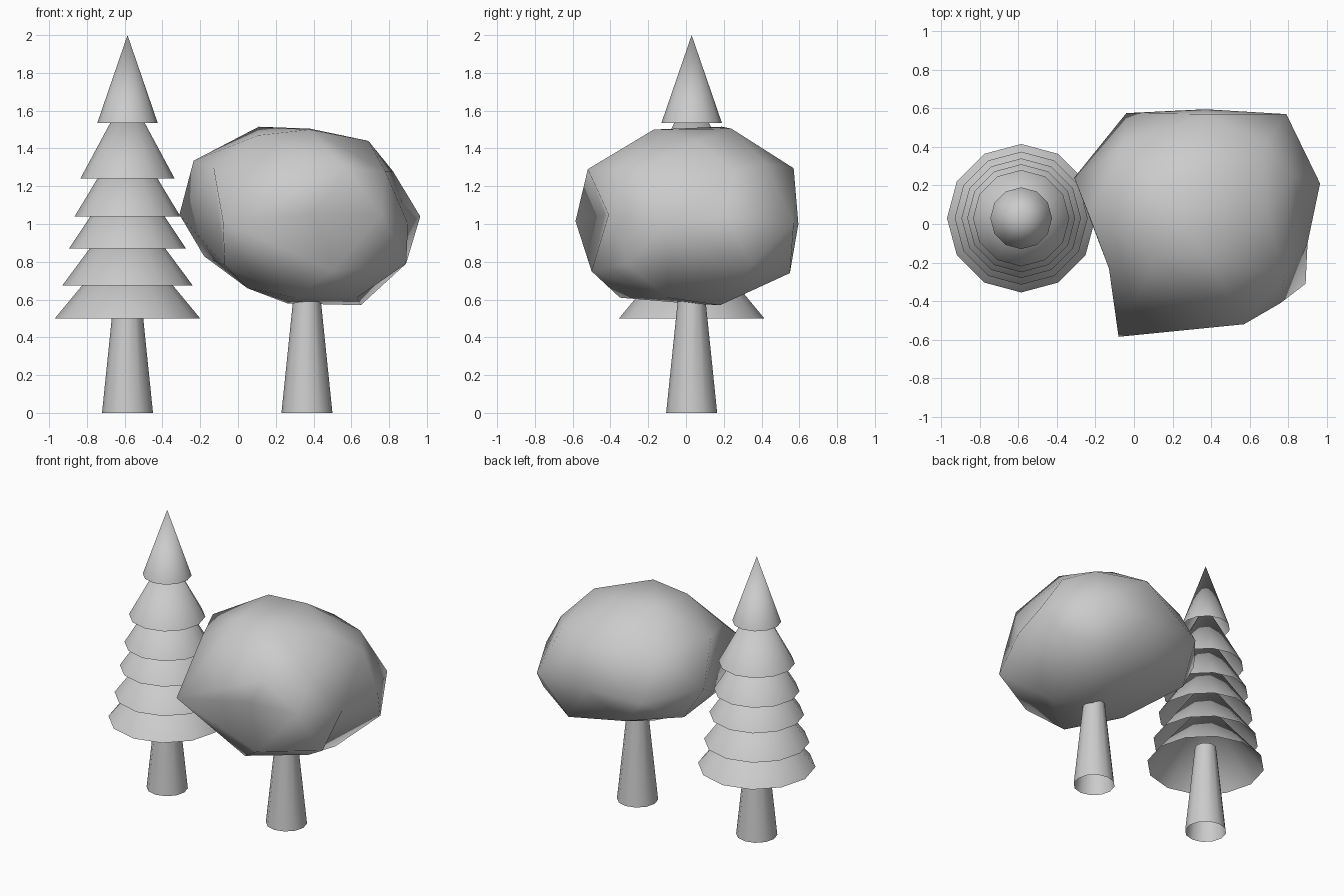
import bpy
import bmesh
import math
from mathutils import Vector

cube = bpy.data.objects.get("Cube")
if cube:
    bpy.data.objects.remove(cube, do_unlink=True)

SIDES = 12
PINE_X, ROUND_X, TREE_Y = -0.585, 0.365, 0.03
TIER_HEIGHT = 0.465


def make_material(name, colour):
    mat = bpy.data.materials.new(name)
    mat.use_nodes = True
    mat.diffuse_color = colour
    mat.node_tree.nodes["Principled BSDF"].inputs["Base Color"].default_value = colour
    return mat


plain_grey = make_material("plain grey", (0.6, 0.6, 0.6, 1))


def add_object(name, bm, sharp_angle):
    """Turn a bmesh into a smooth shaded object with sharp creases."""
    mesh = bpy.data.meshes.new(name)
    bm.to_mesh(mesh)
    bm.free()
    mesh.materials.append(plain_grey)
    obj = bpy.data.objects.new(name, mesh)
    bpy.context.collection.objects.link(obj)
    bpy.ops.object.select_all(action="DESELECT")
    obj.select_set(True)
    bpy.context.view_layer.objects.active = obj
    bpy.ops.object.shade_smooth_by_angle(angle=math.radians(sharp_angle))
    return obj


def open_cone(name, x, foot, height, radius, top_radius=0):
    """A cone or tapered tube without end caps, standing at the given height."""
    bm = bmesh.new()
    profile = [(radius, foot), (top_radius, foot + height)]
    verts = [bm.verts.new((x + r, TREE_Y, z)) for r, z in profile]
    edge = bm.edges.new(verts)
    bmesh.ops.spin(bm, geom=verts + [edge], cent=(x, TREE_Y, 0), axis=(0, 0, 1),
                   angle=math.tau, steps=SIDES)
    bmesh.ops.remove_doubles(bm, verts=bm.verts[:], dist=0.001)
    bmesh.ops.recalc_face_normals(bm, faces=bm.faces[:])
    return add_object(name, bm, 40)


# Tapered trunks, open at the foot
open_cone("pine_trunk", PINE_X, 0, 0.63, 0.135, 0.07)
open_cone("round_tree_trunk", ROUND_X, 0, 0.63, 0.135, 0.07)

# Pine foliage: nested open cones, foot height and skirt radius of each
tiers = [(0.5, 0.385), (0.675, 0.345), (0.87, 0.31), (1.04, 0.28), (1.24, 0.25), (1.535, 0.16)]
for number, (foot, skirt) in enumerate(tiers, 1):
    open_cone(f"pine_tier_{number}", PINE_X, foot, TIER_HEIGHT, skirt)

# Round crown: irregular bands of corners, from the top down
crown_top = [
    (.11, .19, 1.515), (.11, -.17, 1.47), (.38, -.17, 1.5),
    (.38, .24, 1.505), (.69, .06, 1.44),
]
shoulder = [
    (-.235, .05, 1.335), (-.05, .4, 1.28), (.37, .57, 1.295), (.68, .42, 1.32),
    (.82, .25, 1.28), (.78, -.27, 1.28), (.57, -.52, 1.29), (-.13, -.23, 1.3),
]
waist = [
    (-.31, .24, 1.05), (-.04, .575, 1), (.37, .595, 1), (.79, .57, 1),
    (.965, .21, 1.04), (.9, -.1, 1), (.76, -.41, 1.05),
    (.4, -.43, 1.05), (-.08, -.585, 1.015),
]
lower_band = [
    (-.18, .28, .83), (.15, .48, .79), (.55, .55, .74), (.89, .35, .79),
    (.89, -.31, .79), (.5, -.5, .75), (-.07, -.24, .78),
]
underside = [
    (.05, -.05, .66), (.26, 0, .58), (.3, -.35, .61), (.63, -.1, .61),
    (.65, .18, .57),
]


def wrap(name, points, centre, sharp_angle):
    """Skin points around a centre: join them as seen from it, then move them out."""
    bm = bmesh.new()
    home = {}
    for point in points:
        point = Vector(point)
        vert = bm.verts.new((point - centre).normalized())
        home[vert] = point
    bmesh.ops.convex_hull(bm, input=bm.verts[:])
    for vert, point in home.items():
        vert.co = point
    bmesh.ops.recalc_face_normals(bm, faces=bm.faces[:])
    return add_object(name, bm, sharp_angle)


wrap("round_tree_foliage", crown_top + shoulder + waist + lower_band + underside,
     Vector((0.33, 0.03, 1.05)), 80)
